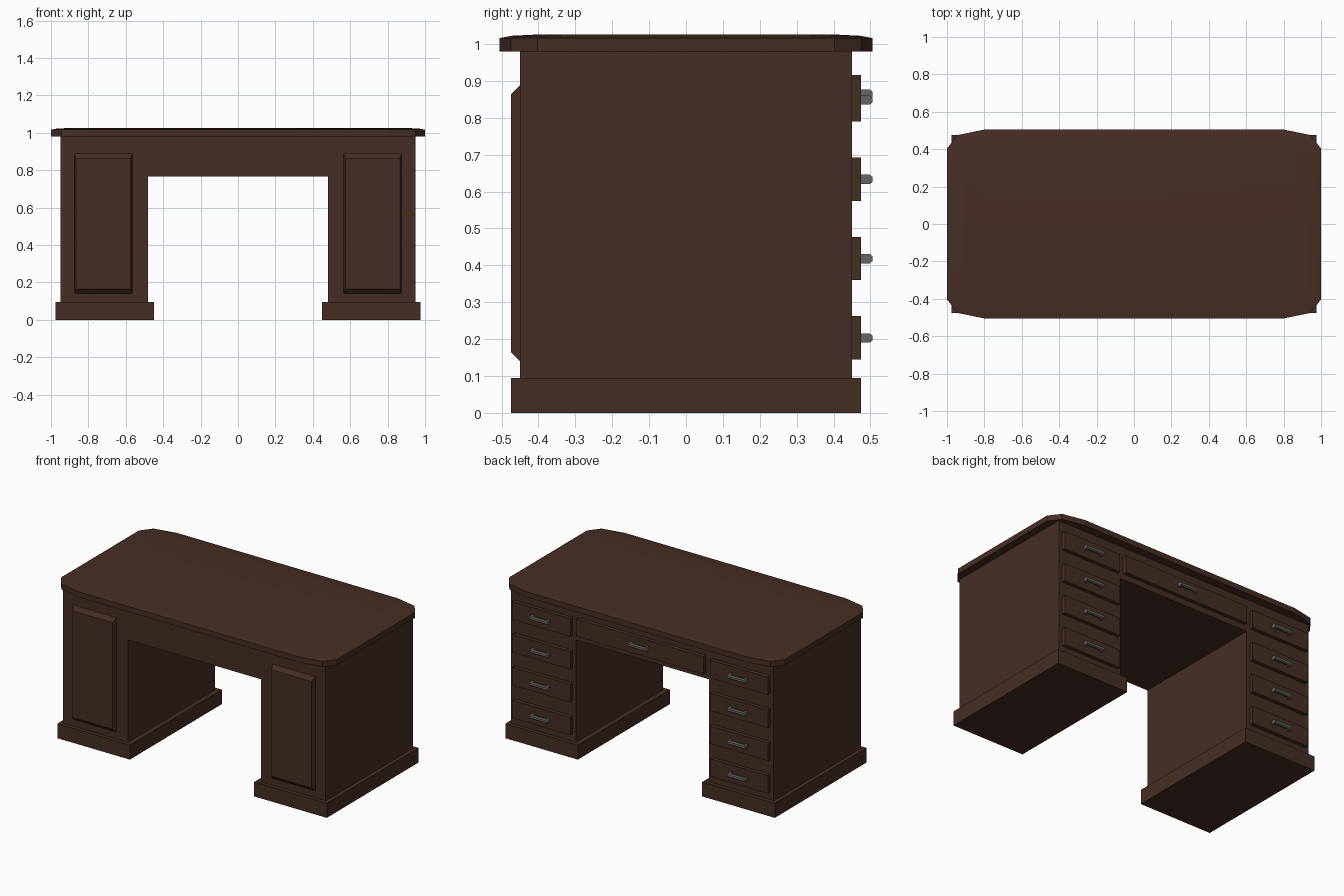
import bpy, bmesh

if "Cube" in bpy.data.objects:
    bpy.data.objects.remove(bpy.data.objects["Cube"])


def material(name, rgb):
    m = bpy.data.materials.new(name)
    m.diffuse_color = (*rgb, 1)
    m.use_nodes = True
    m.node_tree.nodes["Principled BSDF"].inputs["Base Color"].default_value = m.diffuse_color
    return m


WOOD = material("dark brown wood", (0.06, 0.027, 0.018))
METAL = material("grey metal", (0.13, 0.135, 0.125))


def add_object(name, bm, mat):
    bmesh.ops.recalc_face_normals(bm, faces=bm.faces)
    me = bpy.data.meshes.new(name)
    bm.to_mesh(me)
    bm.free()
    me.materials.append(mat)
    ob = bpy.data.objects.new(name, me)
    bpy.context.collection.objects.link(ob)
    return ob


def loft(name, rings, mat):
    """Join rings of equal point count and cap both ends."""
    bm = bmesh.new()
    vs = [[bm.verts.new(p) for p in r] for r in rings]
    n = len(vs[0])
    for a, b in zip(vs, vs[1:]):
        for i in range(n):
            j = (i + 1) % n
            bm.faces.new((a[i], a[j], b[j], b[i]))
    bm.faces.new(vs[0])
    bm.faces.new(vs[-1])
    return add_object(name, bm, mat)


def box(name, x, y, z, mat=WOOD):
    rings = [[(x[0], y[0], h), (x[1], y[0], h), (x[1], y[1], h), (x[0], y[1], h)] for h in z]
    return loft(name, rings, mat)


def span(s, a, b):
    return tuple(sorted((s * a, s * b)))


# Desk top: clipped corners and a slightly crowned surface
def top_ring(inset, z):
    sx, sy = (1 - inset), (0.505 - inset) / 0.505
    quarter = [(1, 0.403), (0.945, 0.475), (0.8, 0.505)]
    pts = quarter + [(-x, y) for x, y in quarter[::-1]]
    pts += [(-x, -y) for x, y in pts]
    return [(x * sx, y * sy, z) for x, y in pts]


top = loft("desk_top", [top_ring(0, 0.98), top_ring(0, 1.016),
                        top_ring(0.03, 1.022), top_ring(0.09, 1.025)], WOOD)
for f in top.data.polygons:
    f.use_smooth = f.center.z > 1.016

# Apron block across the knee hole
box("apron", (-0.48, 0.48), (-0.45, 0.45), (0.765, 0.98))


# Pull handle: two posts and a chamfered bar
def handle(name, cx, cz):
    w, h = 0.065, 0.0125
    for e in (-1, 1):
        px = cx + e * (w - 0.008)
        box(name + "_post", (px - 0.008, px + 0.008), (0.47, 0.493), (cz - h, cz + h), METAL)
    prof = [(0.489, -h), (0.498, -h), (0.505, -0.007), (0.505, 0.007), (0.498, h), (0.489, h)]
    loft(name + "_bar", [[(cx + e * w, y, cz + z) for y, z in prof] for e in (-1, 1)], METAL)


for s, side in ((-1, "left"), (1, "right")):
    # Pedestal and plinth
    box(side + "_pedestal", span(s, 0.48, 0.95), (-0.45, 0.45), (0.08, 0.98))
    box(side + "_plinth", span(s, 0.45, 0.975), (-0.475, 0.475), (0, 0.095))
    # Raised panel with sloped edges
    x0, x1 = span(s, 0.565, 0.875)
    rings = []
    for y, dx, dz in ((-0.445, 0, 0), (-0.45, 0, 0), (-0.475, 0.01, 0.025)):
        a, b, lo, hi = x0 + dx, x1 - dx, 0.14 + dz, 0.888 - dz
        rings.append([(a, y, lo), (b, y, lo), (b, y, hi), (a, y, hi)])
    loft(side + "_panel", rings, WOOD)
    # Four drawers on the sitting side
    for i in range(4):
        z = 0.145 + i * 0.215
        box(f"{side}_drawer_{i + 1}", span(s, 0.505, 0.925), (0.44, 0.475), (z, z + 0.117))
        handle(f"{side}_handle_{i + 1}", s * 0.715, z + 0.058)

# Centre drawer
box("centre_drawer", (-0.46, 0.46), (0.44, 0.475), (0.803, 0.916))
handle("centre_handle", 0, 0.864)
